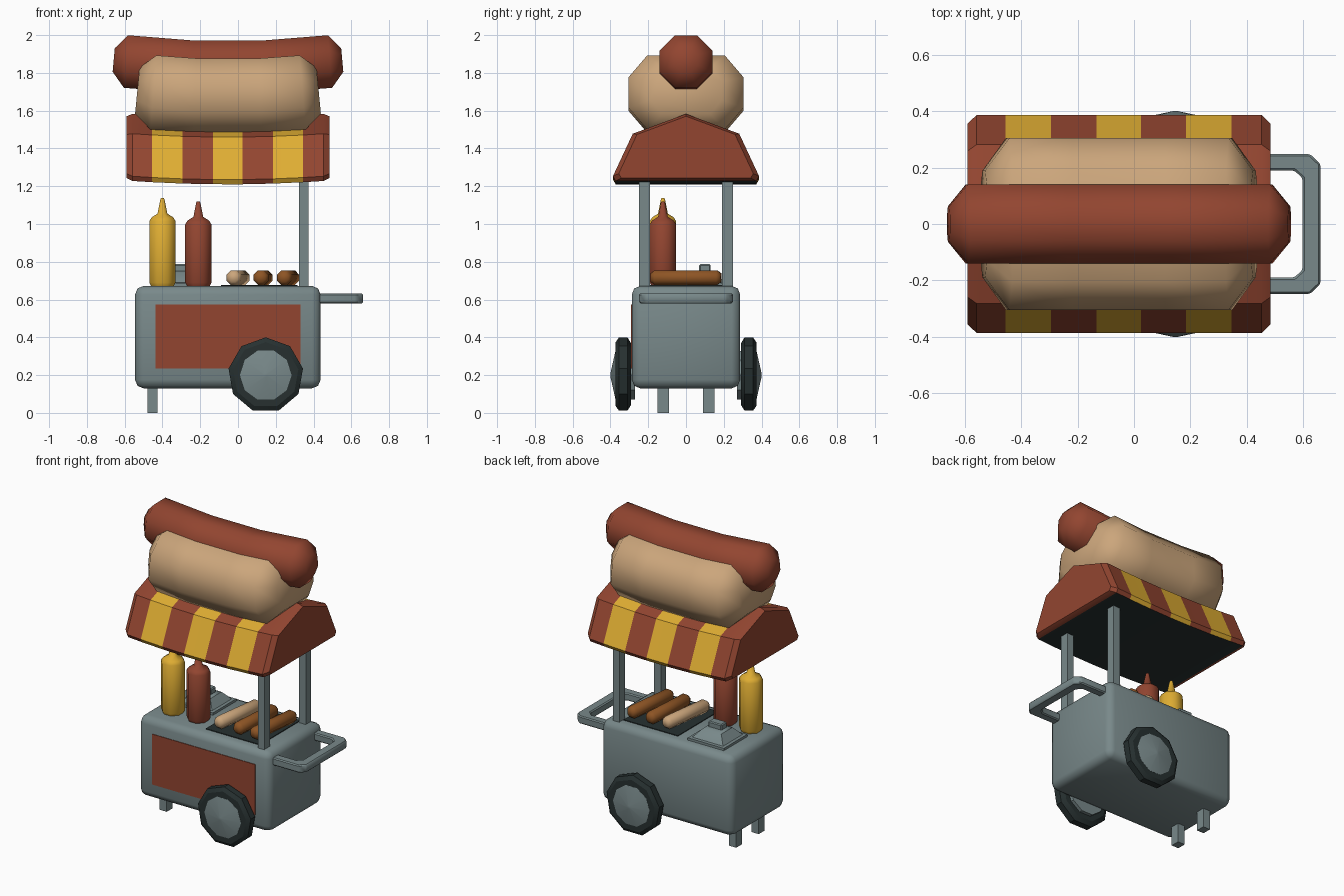
import bpy, bmesh, math
from mathutils import Vector, Matrix

if "Cube" in bpy.data.objects:
    bpy.data.objects.remove(bpy.data.objects["Cube"])


def mat(name, r, g, b):
    m = bpy.data.materials.new(name)
    m.diffuse_color = (r, g, b, 1)
    m.use_nodes = True
    m.node_tree.nodes["Principled BSDF"].inputs["Base Color"].default_value = m.diffuse_color
    return m


GREY = mat("steel grey", .19, .25, .255)
RED = mat("brick red", .29, .06, .03)
YELLOW = mat("mustard yellow", .74, .42, .033)
TAN = mat("bun tan", .60, .38, .20)
BROWN = mat("sausage brown", .27, .09, .018)
DARK = mat("rubber dark", .02, .03, .03)


def finish(name, bm, mats, bevel=0, segments=2, angle=35):
    """Turn a bmesh into a shaded object with an optional bevel."""
    bmesh.ops.recalc_face_normals(bm, faces=bm.faces[:])
    if bevel:
        sharp = [e for e in bm.edges if e.calc_face_angle(0) > .6]
        bmesh.ops.bevel(bm, geom=sharp, offset=bevel, segments=segments,
                        profile=.5, affect='EDGES')
    me = bpy.data.meshes.new(name)
    bm.to_mesh(me)
    bm.free()
    for m in mats:
        me.materials.append(m)
    ob = bpy.data.objects.new(name, me)
    bpy.context.collection.objects.link(ob)
    bpy.ops.object.select_all(action='DESELECT')
    ob.select_set(True)
    bpy.context.view_layer.objects.active = ob
    bpy.ops.object.shade_smooth_by_angle(angle=math.radians(angle))
    return ob


def box(name, lo, hi, m, bevel=0, segments=1, angle=35):
    lo, hi = Vector(lo), Vector(hi)
    bm = bmesh.new()
    bmesh.ops.create_cube(bm, size=1)
    bmesh.ops.scale(bm, vec=hi - lo, verts=bm.verts)
    bmesh.ops.translate(bm, vec=(lo + hi) / 2, verts=bm.verts)
    return finish(name, bm, [m], bevel, segments, angle)


def skin(rings):
    """Bridge a list of closed rings of points and cap both ends."""
    bm = bmesh.new()
    rows = [[bm.verts.new(p) for p in r] for r in rings]
    n = len(rows[0])
    for a, b in zip(rows, rows[1:]):
        for i in range(n):
            j = (i + 1) % n
            bm.faces.new((a[i], a[j], b[j], b[i]))
    bm.faces.new(rows[0])
    bm.faces.new(rows[-1])
    bmesh.ops.recalc_face_normals(bm, faces=bm.faces[:])
    return bm


def lathe(rings, sides, turn=0):
    """Rings of (radius, z) round the z axis."""
    return skin([[(r * math.cos(turn + 2 * math.pi * i / sides),
                   r * math.sin(turn + 2 * math.pi * i / sides), z)
                  for i in range(sides)] for r, z in rings])


def sagging(section, stations, z0, sag, tilt):
    """Loft a (y, z) section along x on a shallow upward-curving arc."""
    cx = -.053
    rings = []
    for x, s in stations:
        t = tilt * x
        rings.append([(cx + x - s * z * math.sin(t), s * y,
                       z0 + sag * x * x + s * z * math.cos(t))
                      for y, z in section])
    return skin(rings)


# cart body and front panel
box("cart_body", (-.545, -.287, .13), (.437, .287, .672), GREY, .045, 2, 50)
box("front_panel", (-.438, -.291, .235), (.332, -.284, .575), RED)

# legs, posts and wheels, mirrored front to back
for side, s in (("front", -1), ("back", 1)):
    box(f"{side}_leg", (-.48, s * .12 - .03, 0), (-.427, s * .12 + .03, .15), GREY)
    box(f"{side}_post", (.322, s * .22 - .029, .6), (.372, s * .22 + .029, 1.28), GREY)
    place = Matrix.Translation((.147, 0, .2)) @ Matrix.Rotation(-s * math.pi / 2, 4, 'X')
    bm = lathe([(.17, .292), (.2, .31), (.2, .355), (.175, .372), (.137, .372)], 9, -s * math.pi / 2)
    bm.transform(place)
    finish(f"{side}_tyre", bm, [DARK], angle=30)
    bm = lathe([(.135, .27), (.137, .373), (.01, .4)], 10)
    bm.transform(place)
    finish(f"{side}_hub", bm, [GREY], angle=30)

# push handle: U-shaped strip extruded upwards
outer = [(.42, .248), (.625, .248), (.662, .212)]
inner = [(.598, .163), (.568, .19), (.42, .19)]
half = outer + [(.662, 0), (.598, 0)] + inner
rows = []
path_o = outer + [(x, -y) for x, y in reversed(outer)]
path_i = inner[::-1] + [(x, -y) for x, y in inner]
for (ox, oy), (ix, iy) in zip(path_o, path_i):
    rows.append([(ox, oy, .58), (ox, oy, .632), (ix, iy, .632), (ix, iy, .58)])
finish("push_handle", skin(rows), [GREY], .007, 1)

# sauce bottles
for name, x, top, m in (("mustard_bottle", -.40, 1.137, YELLOW),
                        ("ketchup_bottle", -.21, 1.12, RED)):
    d = top - 1.137
    bm = lathe([(.064, .67), (.075, .69), (.075, 1.015 + d), (.062, 1.035 + d),
                (.028, 1.055 + d), (.012, 1.13 + d), (.008, top)], 8, math.pi / 8)
    bm.transform(Matrix.Translation((x, -.122, 0)))
    finish(name, bm, [m], angle=50)

# food tank lid with knob
LX, LY = -.305, .1
finish("tank_lid", skin([[(LX + sx * a, LY + sy * b, z) for sx, sy in
                          ((-1, -1), (1, -1), (1, 1), (-1, 1))]
                         for a, b, z in ((.135, .125, .66), (.135, .125, .688),
                                         (.115, .105, .69), (.07, .06, .742),
                                         (.04, .035, .752))]), [GREY], angle=30)
box("lid_knob", (LX - .05, LY - .03, .745), (LX + .05, LY + .03, .787), GREY, .006)

# grill plate and sausages lying on it
box("grill_plate", (-.09, -.215, .668), (.315, .215, .677), DARK)
for name, x, dx, m in (("pale_sausage", 0, .05, TAN),
                       ("middle_sausage", .133, .025, BROWN),
                       ("right_sausage", .265, .045, BROWN)):
    bm = lathe([(.025, -.187), (.042, -.165), (.042, .165), (.025, .187)], 8, math.pi / 8)
    bm.transform(Matrix.Translation((x, 0, .716)) @
                 Matrix.Rotation(-math.atan(dx / .37), 4, 'Z') @
                 Matrix.Rotation(-math.pi / 2, 4, 'X'))
    finish(name, bm, [m], angle=60)

# striped awning: the loft has a ring at each stripe edge
right = [(.372, -.17), (.387, -.145), (.282, .08)]
section = right + [(0, .185)] + [(-y, z) for y, z in reversed(right)]
cuts = [-.402, -.242, -.08, .078, .238, .398]
stations = [(-.537, .92), (-.505, 1)] + [(c, 1) for c in cuts] + [(.505, 1), (.537, .92)]
bm = sagging(section, stations, 1.38, .07, 0)
for f in bm.faces:
    x = f.calc_center_median().x + .053
    f.material_index = sum(x > c for c in cuts) % 2
    if f.normal.z < -.9:
        f.material_index = 2
finish("striped_awning", bm, [RED, YELLOW, DARK], angle=25)

# giant bun and sausage sign on the roof
q = [(.305, -.08), (.305, .08), (.205, .197)]
section = q + [(-y, z) for y, z in reversed(q)] + [(-.205, -.197), (.205, -.197)]
stations = [(-.48, .62), (-.395, 1), (-.17, 1), (.17, 1), (.395, 1), (.48, .62)]
finish("giant_bun", sagging(section, stations, 1.676, .13, .2), [TAN], angle=60)
section = [(.151 * math.cos(math.pi * (i + .5) / 4), .151 * math.sin(math.pi * (i + .5) / 4))
           for i in range(8)]
stations = [(-.605, .45), (-.54, 1), (-.185, 1), (.185, 1), (.54, 1), (.605, .45)]
finish("giant_sausage", sagging(section, stations, 1.828, .11, .15), [RED], angle=60)
